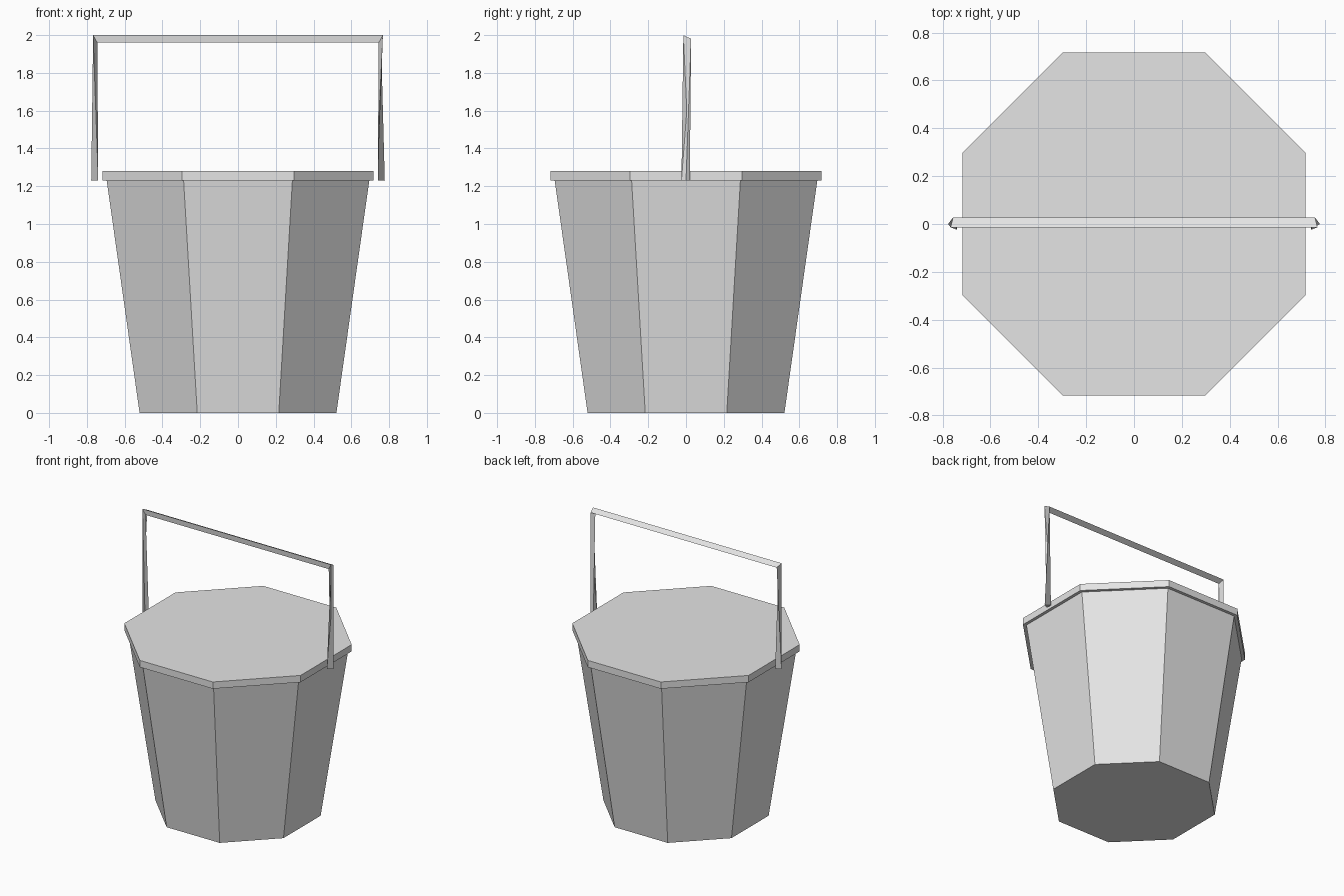
import bpy, bmesh, math

if "Cube" in bpy.data.objects:
    bpy.data.objects.remove(bpy.data.objects["Cube"])

grey = bpy.data.materials.new("light grey")
grey.diffuse_color = (0.78, 0.78, 0.78, 1)
grey.use_nodes = True
grey.node_tree.nodes["Principled BSDF"].inputs["Base Color"].default_value = grey.diffuse_color


def frustum(name, flat_low, flat_high, z_low, z_high):
    """Octagonal solid, sized by the distance from the axis to its flats."""
    k = 1 / math.cos(math.pi / 8)
    bpy.ops.mesh.primitive_cone_add(
        vertices=8, radius1=flat_low * k, radius2=flat_high * k,
        depth=z_high - z_low, location=(0, 0, (z_low + z_high) / 2),
        rotation=(0, 0, math.pi / 8))
    ob = bpy.context.object
    bpy.ops.object.transform_apply(location=True, rotation=True, scale=True)
    ob.name = name
    ob.data.materials.append(grey)


# tapered bucket and flat lid
frustum("bucket_body", 0.521, 0.695, 0, 1.23)
frustum("lid", 0.717, 0.717, 1.23, 1.28)

# handle: triangular section swept up, across and down, mirrored in x
foot = [(0.74, -0.024, 1.23), (0.777, 0.0, 1.23), (0.74, 0.02, 1.23)]
corner = [(0.767, -0.014, 2.0), (0.757, 0.027, 1.98), (0.745, -0.01, 1.96)]
rings = [foot, corner] + [[(-x, y, z) for x, y, z in r] for r in (corner, foot)]

bm = bmesh.new()
loops = [[bm.verts.new(p) for p in r] for r in rings]
for a, b in zip(loops, loops[1:]):
    for i in range(3):
        j = (i + 1) % 3
        bm.faces.new((a[i], a[j], b[j], b[i]))
bm.faces.new(loops[0])
bm.faces.new(loops[-1])
bmesh.ops.recalc_face_normals(bm, faces=bm.faces)
mesh = bpy.data.meshes.new("handle")
bm.to_mesh(mesh)
bm.free()
mesh.materials.append(grey)
bpy.context.collection.objects.link(bpy.data.objects.new("handle", mesh))
